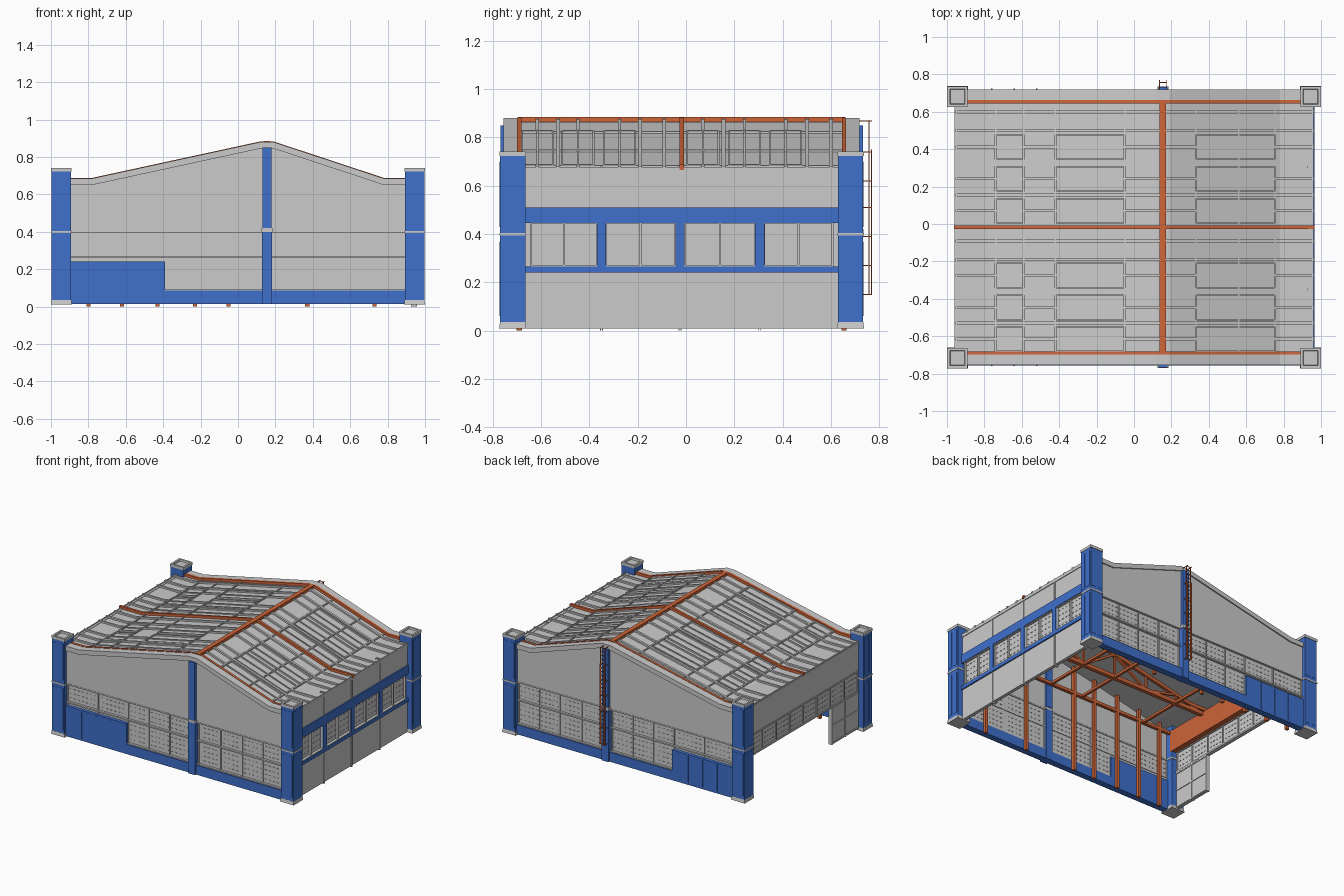
import bpy, bmesh
from mathutils import Vector, Matrix

if "Cube" in bpy.data.objects:
    bpy.data.objects.remove(bpy.data.objects["Cube"])

YC = -0.018                       # centre line of the hall in y
PROF = [(-1, .685), (-.78, .685), (.12, .88), (.19, .88), (.78, .685), (1, .685)]


def material(name, col):
    m = bpy.data.materials.new(name)
    m.diffuse_color = (*col, 1)
    m.use_nodes = True
    m.node_tree.nodes["Principled BSDF"].inputs["Base Color"].default_value = m.diffuse_color
    return m


BLUE = material("blue_paint", (.05, .16, .6))
ORANGE = material("orange_steel", (.62, .13, .04))


def part(name, bm, mat=None):
    bmesh.ops.recalc_face_normals(bm, faces=bm.faces)
    me = bpy.data.meshes.new(name)
    bm.to_mesh(me)
    bm.free()
    ob = bpy.data.objects.new(name, me)
    bpy.context.collection.objects.link(ob)
    if mat:
        me.materials.append(mat)
    return ob


def box(bm, x0, x1, y0, y1, z0, z1):
    m = Matrix.Translation(((x0 + x1) / 2, (y0 + y1) / 2, (z0 + z1) / 2))
    m = m @ Matrix.Diagonal((abs(x1 - x0), abs(y1 - y0), abs(z1 - z0), 1))
    return bmesh.ops.create_cube(bm, size=1, matrix=m)["verts"]


def beam(bm, a, b, w=.022):
    a, b = Vector(a), Vector(b)
    d = b - a
    m = Matrix.Translation((a + b) / 2) @ d.to_track_quat('Z', 'Y').to_matrix().to_4x4()
    bmesh.ops.create_cube(bm, size=1, matrix=m @ Matrix.Diagonal((w, w, d.length, 1)))


def prof(x):
    for (xa, za), (xb, zb) in zip(PROF, PROF[1:]):
        if xa <= x <= xb:
            return za + (zb - za) * (x - xa) / (xb - xa)


def slab(bm, xa, xb, y0, y1, lo, hi, flat=None):
    # strip following the roof profile, optionally with a level underside
    xs = [xa] + [p[0] for p in PROF if xa < p[0] < xb] + [xb]
    rings = []
    for x in xs:
        z0 = flat if flat is not None else prof(x) + lo
        z1 = prof(x) + hi
        rings.append([bm.verts.new((x, y, z)) for y, z in ((y0, z0), (y1, z0), (y1, z1), (y0, z1))])
    for a, b in zip(rings, rings[1:]):
        for i in range(4):
            j = (i + 1) % 4
            bm.faces.new((a[i], a[j], b[j], b[i]))
    bm.faces.new(rings[0])
    bm.faces.new(rings[-1][::-1])


# Corner pillars: blue shaft, grey foot, belt and hollow cap
shaft, trim = bmesh.new(), bmesh.new()
for sx in (-1, 1):
    for sy in (-1, 1):
        x, y = sx * .944, YC + sy * .699

        def sq(bm, h, z0, z1):
            return box(bm, x - h, x + h, y - h, y + h, z0, z1)
        sq(shaft, .052, .03, .725)
        for d in (-.026, .026):
            for z0, z1 in ((.06, .37), (.43, .7)):
                box(shaft, x + d - .016, x + d + .016, y, y + sy * .054, z0, z1)
                box(shaft, x, x + sx * .054, y + d - .016, y + d + .016, z0, z1)
        foot = sq(trim, .056, .01, .035)
        for v in foot:
            if v.co.z > .03:
                v.co.x += (x - v.co.x) * .06
                v.co.y += (y - v.co.y) * .06
        sq(trim, .055, .394, .405)
        cap = sq(trim, .055, .722, .742)
        top = [f for f in {f for v in cap for f in v.link_faces} if all(v.co.z > .73 for v in f.verts)]
        bmesh.ops.inset_region(trim, faces=top, thickness=.02, depth=0)
        bmesh.ops.inset_region(trim, faces=top, thickness=.004, depth=-.012)
part("corner_pillars", shaft, BLUE)
part("pillar_caps_and_feet", trim)

# Gable walls, front and back
MULL = [-.89, -.64, -.39, -.22, -.05, .12, .19, .37, .55, .72, .89]
for s, side in ((-1, "front"), (1, "back")):
    def Y(o):
        return YC + s * o
    bm = bmesh.new()
    slab(bm, -.93, .93, Y(.705), Y(.728), 0, -.01, flat=.40)
    slab(bm, -.96, .96, Y(.68), Y(.737), -.035, 0)
    part(side + "_gable", bm)

    bm = bmesh.new()
    box(bm, -.9, .9, Y(.70), Y(.713), .08, .41)
    for z in (.088, .265, .40):
        box(bm, -.9, .9, Y(.695), Y(.73), z - .005, z + .005)
    for x in MULL:
        box(bm, x - .004, x + .004, Y(.697), Y(.72), .09, .40)
    part(side + "_panel_band", bm)

    # rows of small slots in the panels
    bm = bmesh.new()
    for z in (.12, .155, .19, .225, .295, .33, .365):
        for i in range(53):
            x = -.87 + i * .0335
            if min(abs(x - m) for m in MULL) > .014 and not (x < -.39 and z < .26):
                box(bm, x - .007, x + .007, Y(.697), Y(.716), z - .002, z + .002)
    part(side + "_panel_slots", bm)

    bm = bmesh.new()
    box(bm, -.9, .9, Y(.69), Y(.738), .015, .085)
    box(bm, -.9, -.39, Y(.69), Y(.738), .015, .24)
    for x in (-.76, -.64, -.52):
        box(bm, x - .004, x + .004, Y(.738), Y(.742), .03, .23)
    box(bm, .127, .183, Y(.685), Y(.75), .015, .40)
    box(bm, .13, .18, Y(.685), Y(.75), .42, .85)
    part(side + "_blue_base_and_column", bm, BLUE)
    bm = bmesh.new()
    box(bm, .125, .185, Y(.69), Y(.752), .40, .42)
    part(side + "_column_joint", bm)

    # inner steel posts
    bm = bmesh.new()
    for x in (-.8, -.62, -.43, -.23, -.05, .37, .73):
        beam(bm, (x, Y(.672), 0), (x, Y(.672), prof(x) - .04))
    beam(bm, (-.92, Y(.672), .6), (.92, Y(.672), .6))
    part(side + "_inner_posts", bm, ORANGE)

# Right side wall with a blue window strip
EDGE = [-.66, -.35, -.025, .305, .625]
bm, blue = bmesh.new(), bmesh.new()
box(bm, .93, .955, -.68, .64, .01, .245)
box(bm, .93, .955, -.68, .64, .50, .672)
box(bm, .93, .942, -.68, .64, .24, .51)
for y in EDGE[1:4]:
    for d in (-.004, .004):
        box(bm, .925, .958, y + d - .0015, y + d + .0015, 0, .68)
    box(blue, .94, .965, y - .019, y + .019, .25, .46)
for a, b in zip(EDGE, EDGE[1:]):
    a, b = a + .018, b - .018
    for z in (.267, .447):
        box(bm, .935, .962, a, b, z - .004, z + .004)
    for y in (a, (a + b) / 2, b):
        box(bm, .935, .957, y - .004, y + .004, .265, .45)
    for r in range(4):
        for i in range(8):
            y = a + .018 + i * (b - a - .036) / 7
            box(bm, .927, .946, y - .006, y + .006, .298 + r * .04, .302 + r * .04)
box(blue, .93, .965, -.67, .635, .445, .51)
box(blue, .93, .965, -.67, .635, .24, .265)
part("right_wall", bm)
part("right_window_strip", blue, BLUE)

# Left side wall above the wide opening, with one door leaf
bm = bmesh.new()
box(bm, -.955, -.93, -.68, .64, .45, .672)
box(bm, -.95, -.938, -.68, .64, .30, .45)
for z in (.302, .45):
    box(bm, -.958, -.93, -.68, .64, z - .006, z + .006)
for i in range(9):
    y = -.66 + i * .16
    box(bm, -.956, -.932, y - .004, y + .004, .30, .45)
    for r in range(3):
        for k in range(1, 5):
            if i < 8:
                box(bm, -.954, -.934, y + k * .032 - .006, y + k * .032 + .006,
                    .335 + r * .037, .339 + r * .037)
part("left_wall", bm)
bm = bmesh.new()
box(bm, -.955, -.935, -.67, -.35, .02, .30)
for z in (.03, .16, .29):
    box(bm, -.96, -.93, -.67, -.35, z - .005, z + .005)
for y in (-.51, -.354):
    box(bm, -.96, -.93, y - .005, y + .005, .02, .30)
part("left_door_leaf", bm)
bm = bmesh.new()
box(bm, -.93, -.89, -.68, .64, .45, .61)
part("left_header_beam", bm, ORANGE)

# Roof deck, ribs and cross seams
bm = bmesh.new()
slab(bm, -.96, .96, YC - .7, YC + .7, -.035, -.016)
part("roof_deck", bm)

SKY_Y = [-.615, -.447, -.275, .07, .242, .412]
SKY_X = [(-.74, -.59), (-.42, -.05), (.33, .755)]
bm = bmesh.new()
for y in (-.53, -.19, -.09, .155, .5, .6):
    slab(bm, -.955, .962, y - .008, y + .008, -.017, -.004)
for y in SKY_Y:
    for xa, xb in ((-.955, -.74), (-.59, -.42), (-.05, .33), (.755, .962)):
        slab(bm, xa, xb, y - .007, y + .007, -.017, -.004)
for x in (-.95, -.74, -.59, -.42, -.05, .33, .56, .755, .955):
    slab(bm, x - .004, x + .004, YC - .67, YC + .67, -.017, -.009)
part("roof_ribs", bm)

# Skylight frames
bm = bmesh.new()
for y in SKY_Y:
    for xa, xb in SKY_X:
        for d in (-.065, 0, .065):
            slab(bm, xa, xb, y + d - .004, y + d + .004, -.017, -.005 if d else -.009)
        for x in (xa, xb):
            slab(bm, x - .005, x + .005, y - .067, y + .067, -.017, -.005)
part("skylight_frames", bm)

# Orange roof strips and ridge
bm = bmesh.new()
for o, w in ((-.672, .009), (0, .009), (.672, .009)):
    slab(bm, -.962, .965, YC + o - w, YC + o + w, -.02, .003)
slab(bm, .137, .17, YC - .675, YC + .675, -.02, .004)
part("orange_roof_strips", bm, ORANGE)

# Roof trusses and purlins inside
bm = bmesh.new()
NODES = [-.9, -.66, -.4, -.12, .15, .42, .68, .9]
for y in EDGE[1:4]:
    beam(bm, (-.93, y, .6), (.93, y, .6), .028)
    slab(bm, -.93, .93, y - .011, y + .011, -.06, -.036)
    for i, (a, b) in enumerate(zip(NODES, NODES[1:])):
        za, zb = (.6, prof(b) - .05) if i % 2 == 0 else (prof(a) - .05, .6)
        beam(bm, (a, y, za), (b, y, zb), .016)
        beam(bm, (b, y, .6), (b, y, prof(b) - .05), .014)
for x in (-.66, -.12, .15, .42):
    beam(bm, (x, -.68, .6), (x, .645, .6), .018)
part("roof_trusses", bm, ORANGE)

# Ladder on the back column
bm = bmesh.new()
for x in (.137, .173):
    beam(bm, (x, .757, .15), (x, .757, .87), .005)
    beam(bm, (x, .768, .15), (x, .768, .75), .004)
for i in range(25):
    z = .15 + i * .03
    beam(bm, (.137, .757, z), (.173, .757, z), .004)
for z in (.15, .27, .39, .51, .62, .74, .868):
    for x in (.137, .173):
        beam(bm, (x, .70, z), (x, .77, z), .004)
part("back_ladder", bm, ORANGE)
